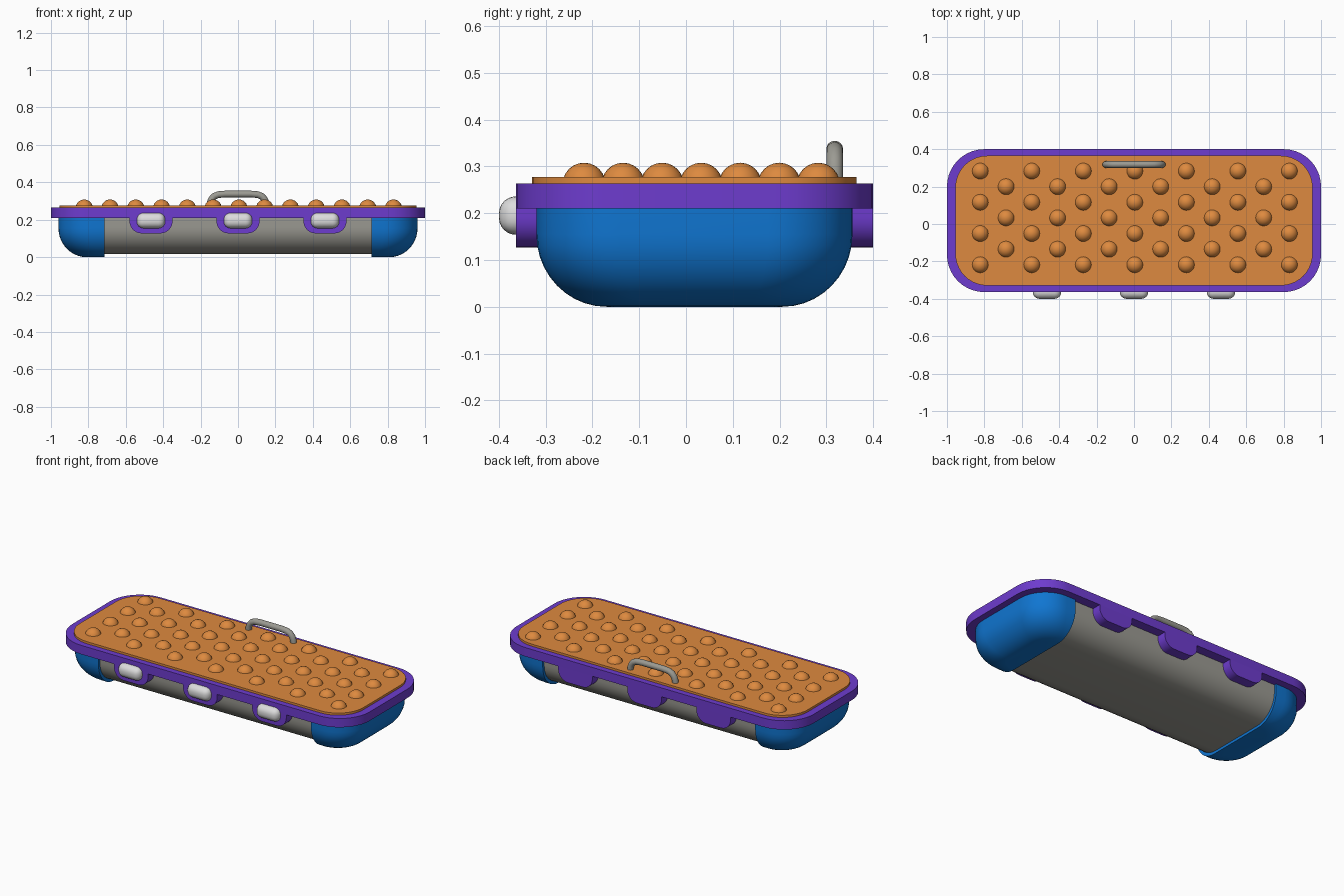
import bpy, bmesh, math
from mathutils import Vector

if "Cube" in bpy.data.objects:
    bpy.data.objects.remove(bpy.data.objects["Cube"])

CY = 0.018  # centre of the case in y


def material(name, rgb):
    m = bpy.data.materials.new(name)
    m.diffuse_color = (*rgb, 1)
    m.use_nodes = True
    m.node_tree.nodes["Principled BSDF"].inputs["Base Color"].default_value = m.diffuse_color
    return m


PURPLE = material("purple", (0.155, 0.045, 0.62))
ORANGE = material("orange", (0.73, 0.255, 0.05))
BLUE = material("blue", (0.005, 0.18, 0.64))
GREY = material("warm_grey", (0.33, 0.325, 0.29))
LIGHT = material("light_grey", (0.72, 0.72, 0.72))


def finish(bm, name, mat, angle=35):
    bmesh.ops.recalc_face_normals(bm, faces=bm.faces[:])
    me = bpy.data.meshes.new(name)
    bm.to_mesh(me)
    bm.free()
    me.materials.append(mat)
    me.shade_smooth()
    me.set_sharp_from_angle(angle=math.radians(angle))
    ob = bpy.data.objects.new(name, me)
    bpy.context.collection.objects.link(ob)
    return ob


def rounded(hx, hy, r, n=10):
    pts = []
    for k, (sx, sy) in enumerate(((1, 1), (-1, 1), (-1, -1), (1, -1))):
        for i in range(n + 1):
            a = math.pi / 2 * (k + i / n)
            pts.append((sx * (hx - r) + r * math.cos(a), sy * (hy - r) + r * math.sin(a)))
    return pts


def loft(bm, loops):
    rings = [[bm.verts.new(p) for p in loop] for loop in loops]
    n = len(rings[0])
    for a, b in zip(rings, rings[1:]):
        for i in range(n):
            bm.faces.new((a[i], a[(i + 1) % n], b[(i + 1) % n], b[i]))
    bm.faces.new(rings[0][::-1])
    bm.faces.new(rings[-1])


def slab(name, hx, hy, r, z0, z1, mat):
    bm = bmesh.new()
    loft(bm, [[(x, y + CY, z) for x, y in rounded(hx, hy, r)] for z in (z0, z1)])
    return finish(bm, name, mat)


# tub wall curve: (inset, height)
N = 10
CURVE = [(0.15 * (1 - math.sin(math.pi / 2 * i / N)),
          0.155 * (1 - math.cos(math.pi / 2 * i / N))) for i in range(N + 1)] + [(0, 0.212)]

# blue end caps, cut from a full tub
for s, name in ((-1, "left_end_cap"), (1, "right_end_cap")):
    bm = bmesh.new()
    loft(bm, [[(x, y + CY, z) for x, y in rounded(0.96 - d, 0.338 - d, 0.18 - 0.6 * d)]
              for d, z in CURVE])
    cut = bmesh.ops.bisect_plane(bm, geom=bm.verts[:] + bm.edges[:] + bm.faces[:],
                                 plane_co=(0.715 * s, 0, 0), plane_no=(-s, 0, 0),
                                 clear_outer=True)
    edges = [e for e in cut["geom_cut"] if isinstance(e, bmesh.types.BMEdge)]
    bmesh.ops.holes_fill(bm, edges=edges)
    finish(bm, name, BLUE)

# grey middle of the tub, slightly smaller
half = [(0.324 - d, 0.016 + z * 0.925) for d, z in CURVE]
section = [(CY + y, z) for y, z in half] + [(CY - y, z) for y, z in reversed(half)]
bm = bmesh.new()
loft(bm, [[(x, y, z) for y, z in section] for x in (-0.73, 0.73)])
finish(bm, "middle_body", GREY)

# rim and lid panel
slab("rim", 1.0, 0.382, 0.2, 0.21, 0.264, PURPLE)
slab("lid_panel", 0.955, 0.347, 0.17, 0.25, 0.277, ORANGE)

# domed studs in staggered rows
bm = bmesh.new()
for row in range(7):
    odd = row % 2
    for k in range(6 if odd else 7):
        vs = bmesh.ops.create_uvsphere(bm, u_segments=20, v_segments=12, radius=0.046)["verts"]
        bmesh.ops.translate(bm, verts=vs, vec=(
            -0.822 + 0.2755 * k + 0.138 * odd, 0.283 - 0.0835 * row, 0.262))
finish(bm, "lid_studs", ORANGE, 60)

# tabs hanging from the rim, front and back, with latches on the front
for i, x in enumerate((-0.465, 0, 0.465)):
    for side, ya, yb in (("front", -0.364, -0.29), ("back", 0.33, 0.40)):
        pts = [(0.115, 0.212), (-0.115, 0.212)]
        for k, cx in enumerate((-0.05, 0.05)):
            pts += [(cx + 0.065 * math.cos(math.pi + math.pi / 2 * (k + j / 8)),
                     0.192 + 0.065 * math.sin(math.pi + math.pi / 2 * (k + j / 8)))
                    for j in range(9)]
        bm = bmesh.new()
        loft(bm, [[(x + px, y, pz) for px, pz in pts] for y in (ya, yb)])
        finish(bm, f"{side}_tab_{i}", PURPLE)
    bm = bmesh.new()
    bmesh.ops.create_cube(bm, size=1)
    for v in bm.verts:
        v.co = Vector((x + v.co.x * 0.152, -0.36 + v.co.y * 0.08, 0.195 + v.co.z * 0.082))
    bmesh.ops.bevel(bm, geom=bm.edges[:], offset=0.036, segments=6, profile=0.5,
                    affect='EDGES')
    finish(bm, f"latch_{i}", LIGHT, 60)

# carrying handle: a swept tube
path = [(-0.152, 0.262), (-0.15, 0.288), (-0.142, 0.309), (-0.128, 0.325), (-0.106, 0.334),
        (-0.07, 0.337)]
path += [(-x, z) for x, z in reversed(path)]
loops = []
for i, (x, z) in enumerate(path):
    a, b = path[max(i - 1, 0)], path[min(i + 1, len(path) - 1)]
    t = Vector((b[0] - a[0], b[1] - a[1])).normalized()
    loops.append([(x - t.y * 0.018 * math.cos(w), 0.318 + 0.018 * math.sin(w),
                   z + t.x * 0.018 * math.cos(w))
                  for w in (2 * math.pi * j / 16 for j in range(16))])
bm = bmesh.new()
loft(bm, loops)
finish(bm, "handle", GREY, 50)
